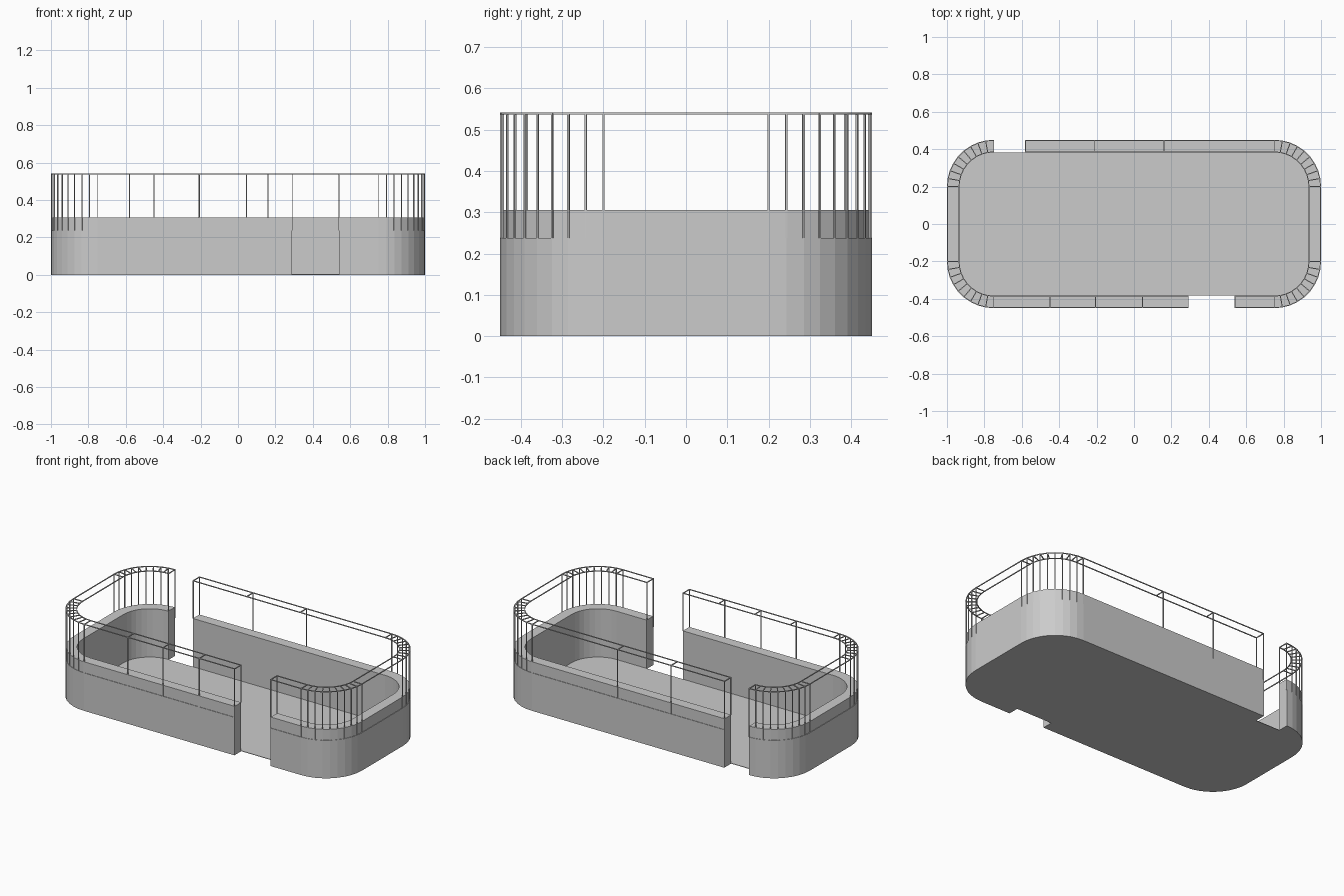
import bpy, bmesh
from math import sin, cos, radians
from mathutils import Vector

if "Cube" in bpy.data.objects:
    bpy.data.objects.remove(bpy.data.objects["Cube"])

CX, CY, R = 0.75, 0.20, 0.25      # corner centres and outer radius
THICK, WALL_H = 0.067, 0.305      # wall thickness and height
LEDGE, TOP, BAR = 0.237, 0.542, 0.005
STEPS = 9                         # facets per corner


def corner(sx, sy, start):
    """Outer points and outward normals round one corner, anticlockwise."""
    out = []
    for i in range(STEPS + 1):
        a = radians(start + 90 * i / STEPS)
        n = Vector((cos(a), sin(a), 0))
        out.append((Vector((sx * CX, sy * CY, 0)) + n * R, n))
    return out


def side(x, s):
    """Point on the front (s=-1) or back (s=1) straight."""
    return (Vector((x, s * (CY + R), 0)), Vector((0, s, 0)))


def make(name, bm):
    bmesh.ops.recalc_face_normals(bm, faces=bm.faces)
    me = bpy.data.meshes.new(name)
    bm.to_mesh(me)
    bm.free()
    ob = bpy.data.objects.new(name, me)
    bpy.context.collection.objects.link(ob)
    return ob


def sweep(bm, path, profile):
    """Sweep a closed profile of (inset, z) along the path, with end caps."""
    rings = [[bm.verts.new(p - n * d + Vector((0, 0, z))) for d, z in profile]
             for p, n in path]
    k = len(profile)
    for a, b in zip(rings, rings[1:]):
        for i in range(k):
            j = (i + 1) % k
            bm.faces.new((a[i], a[j], b[j], b[i]))
    bm.faces.new(rings[0])
    bm.faces.new(rings[-1])


def block(bm, station, d0, d1, z0, z1):
    """Small bar at a station, spanning inset d0-d1 and height z0-z1."""
    p, n = station
    t = Vector((-n.y, n.x, 0)) * BAR / 2
    sweep(bm, [(p - t, n), (p + t, n)], [(d0, z0), (d0, z1), (d1, z1), (d1, z0)])


# Two wall runs, separated by the front gap and the back gap
run_right = ([side(0.54, -1)] + corner(1, -1, -90) + corner(1, 1, 0)
             + [side(x, 1) for x in (0.16, -0.21, -0.58)])
run_left = (corner(-1, 1, 90) + corner(-1, -1, 180)
            + [side(x, -1) for x in (-0.45, -0.205, 0.045, 0.29)])

for tag, path in (("right", run_right), ("left", run_left)):
    # Solid wall with a slightly recessed upper band
    bm = bmesh.new()
    sweep(bm, path, [(0, 0), (0, LEDGE), (0.003, LEDGE), (0.003, WALL_H),
                     (THICK, WALL_H), (THICK, 0)])
    make("wall_" + tag, bm)

    # Top rails, outer and inner
    bm = bmesh.new()
    for d in (0, THICK - BAR):
        sweep(bm, path, [(d, TOP - BAR), (d, TOP), (d + BAR, TOP), (d + BAR, TOP - BAR)])
    make("top_rails_" + tag, bm)

    # Outer posts and top crossbars, plus an inner post at each open end
    bm = bmesh.new()
    for st in path:
        block(bm, st, 0, BAR, LEDGE, TOP)
        block(bm, st, BAR, THICK - BAR, TOP - BAR, TOP)
    for st in (path[0], path[-1]):
        block(bm, st, THICK - BAR, THICK, WALL_H, TOP)
    make("posts_" + tag, bm)

# Floor slab filling the inside of the wall
bm = bmesh.new()
outline = corner(1, -1, -90) + corner(1, 1, 0) + corner(-1, 1, 90) + corner(-1, -1, 180)
face = bm.faces.new([bm.verts.new(p - n * THICK) for p, n in outline])
ext = bmesh.ops.extrude_face_region(bm, geom=[face], use_keep_orig=True)
for v in ext["geom"]:
    if isinstance(v, bmesh.types.BMVert):
        v.co.z += 0.003
make("floor", bm)
